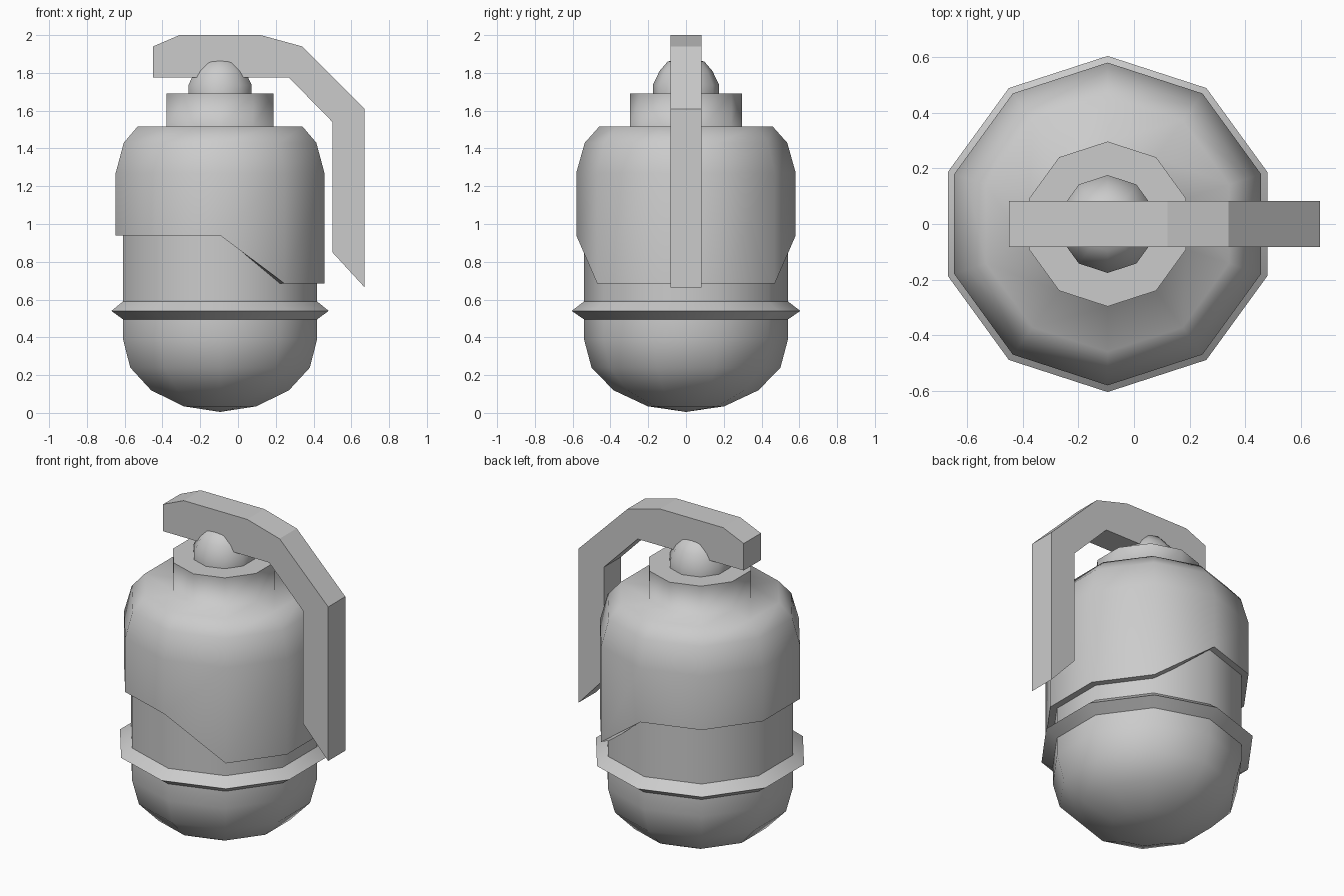
import bpy, bmesh, math

cube = bpy.data.objects.get("Cube")
if cube:
    bpy.data.objects.remove(cube)

AXIS_X = -0.095
SIDES = 10

grey = bpy.data.materials.new("plain grey")
grey.use_nodes = True
colour = (0.6, 0.6, 0.6, 1)
grey.diffuse_color = colour
grey.node_tree.nodes["Principled BSDF"].inputs["Base Color"].default_value = colour


def finish(name, bm):
    bmesh.ops.recalc_face_normals(bm, faces=bm.faces)
    mesh = bpy.data.meshes.new(name)
    bm.to_mesh(mesh)
    bm.free()
    mesh.materials.append(grey)
    obj = bpy.data.objects.new(name, mesh)
    bpy.context.collection.objects.link(obj)
    return obj


def lathe(name, profile, sharp=(), height=None):
    """Turn (radius, z) points about the axis; sharp lists the hard rings."""
    bm = bmesh.new()
    rings = []
    for i, (r, z) in enumerate(profile):
        if r == 0:
            rings.append([bm.verts.new((AXIS_X, 0, z))] * SIDES)
            continue
        ring = []
        for k in range(SIDES):
            a = math.pi / 2 + math.tau * k / SIDES
            x, y = r * math.cos(a), r * math.sin(a)
            ring.append(bm.verts.new((AXIS_X + x, y, height(i, x, z) if height else z)))
        rings.append(ring)
    for low, high in zip(rings, rings[1:]):
        for k in range(SIDES):
            n = (k + 1) % SIDES
            corners = dict.fromkeys((low[k], low[n], high[n], high[k]))
            bm.faces.new(list(corners)).smooth = True
    for i in sharp:
        for k in range(SIDES):
            bm.edges.get((rings[i][k], rings[i][(k + 1) % SIDES])).smooth = False
    return finish(name, bm)


# Rounded lower body with its pointed rim
lathe("lower_body", [
    (0, 0.005), (0.203, 0.035), (0.384, 0.12), (0.5, 0.24), (0.54, 0.39),
    (0.54, 0.495), (0.605, 0.54), (0.54, 0.59), (0.54, 1.1), (0, 1.1),
], sharp=(5, 6, 7, 8))

# Upper casing, whose hem drops on the lever side, running into the neck
def hem(i, x, z):
    return 0.685 if i < 2 and x > 0.01 else z

lathe("upper_casing", [
    (0.52, 0.94), (0.581, 0.94), (0.581, 1.27), (0.536, 1.43), (0.46, 1.515),
    (0.297, 1.515), (0.297, 1.69), (0, 1.69),
], sharp=(1, 6), height=hem)

# Knob on the neck
lathe("top_knob", [(0.176, 1.68), (0.176, 1.735), (0.14, 1.81), (0.097, 1.86), (0, 1.88)])

# Bent lever, extruded from its side outline
outline = [
    (-0.45, 1.775), (0.27, 1.775), (0.5, 1.54), (0.5, 0.85), (0.67, 0.665),
    (0.67, 1.61), (0.34, 1.94), (0.12, 2), (-0.31, 2), (-0.45, 1.94),
]
bm = bmesh.new()
face = bm.faces.new([bm.verts.new((x, -0.083, z)) for x, z in outline])
made = bmesh.ops.extrude_face_region(bm, geom=[face])["geom"]
bmesh.ops.translate(bm, vec=(0, 0.166, 0),
                    verts=[v for v in made if isinstance(v, bmesh.types.BMVert)])
finish("safety_lever", bm)
